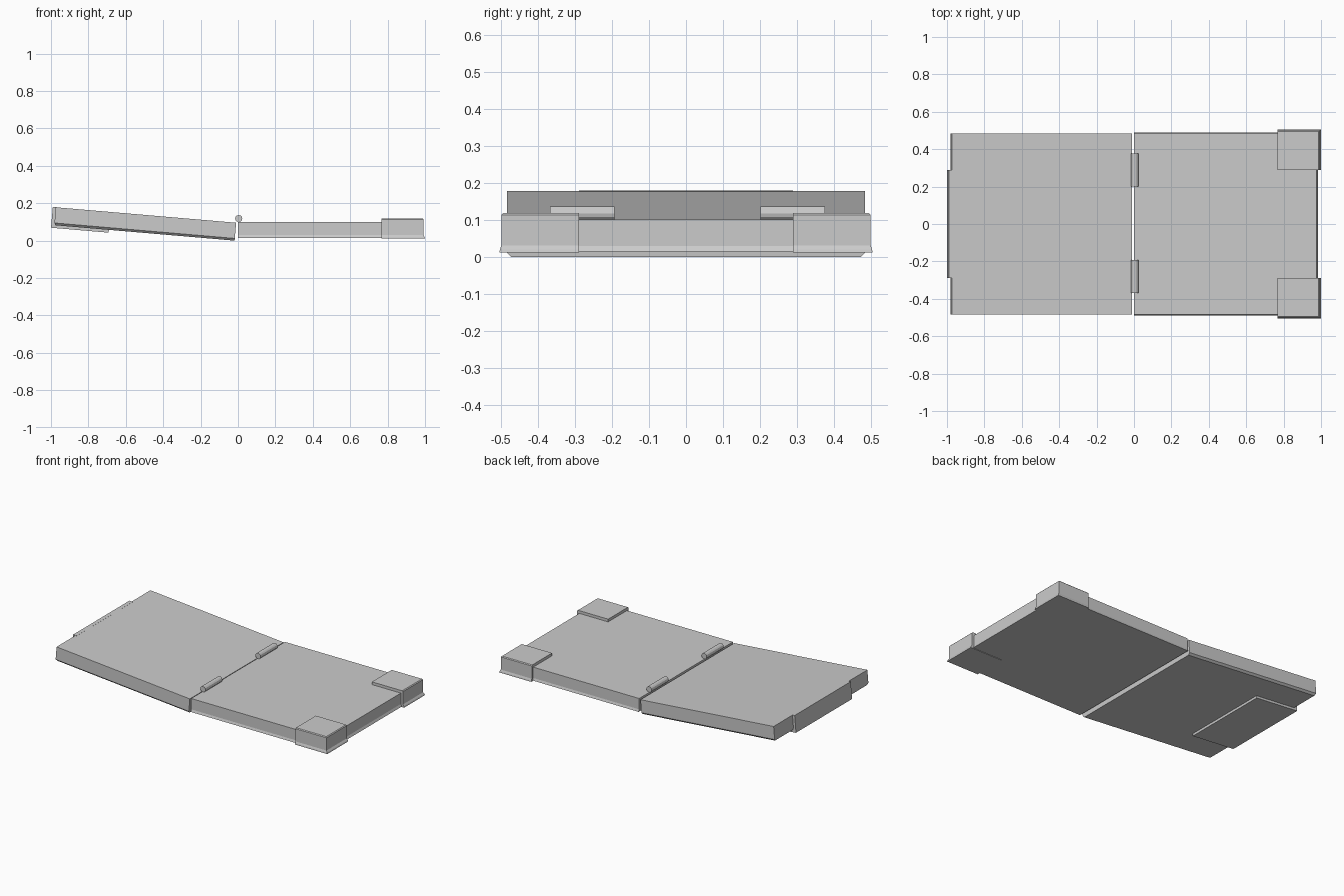
import bpy, bmesh, math
from mathutils import Matrix

if "Cube" in bpy.data.objects:
    bpy.data.objects.remove(bpy.data.objects["Cube"])


def loft(name, sections, matrix=None):
    """Closed solid from stacked rectangles (x0, x1, y0, y1, z), bottom to top."""
    bm = bmesh.new()
    rings = []
    for x0, x1, y0, y1, z in sections:
        rings.append([bm.verts.new(p) for p in
                      ((x0, y0, z), (x1, y0, z), (x1, y1, z), (x0, y1, z))])
    bm.faces.new(rings[0][::-1])
    bm.faces.new(rings[-1])
    for a, b in zip(rings, rings[1:]):
        for i in range(4):
            j = (i + 1) % 4
            bm.faces.new((a[i], a[j], b[j], b[i]))
    if matrix:
        bm.transform(matrix)
    bmesh.ops.recalc_face_normals(bm, faces=bm.faces)
    mesh = bpy.data.meshes.new(name)
    bm.to_mesh(mesh)
    bm.free()
    ob = bpy.data.objects.new(name, mesh)
    bpy.context.collection.objects.link(ob)
    return ob


# Flat right panel, slightly flared at its lower edge
loft("right_panel", [
    (0.0, 0.983, -0.490, 0.490, 0.015),
    (0.0, 0.976, -0.485, 0.485, 0.030),
    (0.0, 0.976, -0.485, 0.485, 0.101),
])

# Corner guards wrapping the outer end of the right panel
for side, label in ((1, "back"), (-1, "front")):
    def sec(x1, y1, z):
        ys = sorted((0.29 * side, y1 * side))
        return (0.767, x1, ys[0], ys[1], z)
    loft("corner_guard_" + label, [
        sec(1.0, 0.505, 0.012),
        sec(0.998, 0.504, 0.020),
        sec(0.991, 0.500, 0.031),
        sec(0.991, 0.500, 0.114),
        sec(0.986, 0.495, 0.119),
    ])

# Tilted left panel, with a chamfered lower edge
tilt = Matrix.Translation((-0.018, 0, 0)) @ Matrix.Rotation(math.radians(4.9), 4, 'Y')
loft("left_panel", [
    (-0.962, 0.0, -0.473, 0.473, 0.0),
    (-0.968, 0.0, -0.485, 0.485, 0.012),
    (-0.968, 0.0, -0.485, 0.485, 0.096),
], tilt)

# Latch plate: strip over the end and plate under the panel
loft("latch_end_plate", [
    (-0.984, -0.960, -0.29, 0.29, -0.015),
    (-0.984, -0.960, -0.29, 0.29, 0.0965),
], tilt)
loft("latch_under_plate", [
    (-0.980, -0.675, -0.29, 0.29, -0.015),
    (-0.980, -0.675, -0.29, 0.29, 0.004),
], tilt)

# Two hinge barrels over the gap
for y, label in ((0.289, "back"), (-0.281, "front")):
    bpy.ops.mesh.primitive_cylinder_add(vertices=12, radius=0.019, depth=0.175,
                                        location=(0.004, y, 0.118),
                                        rotation=(math.pi / 2, 0, 0))
    bpy.context.object.name = "hinge_" + label
